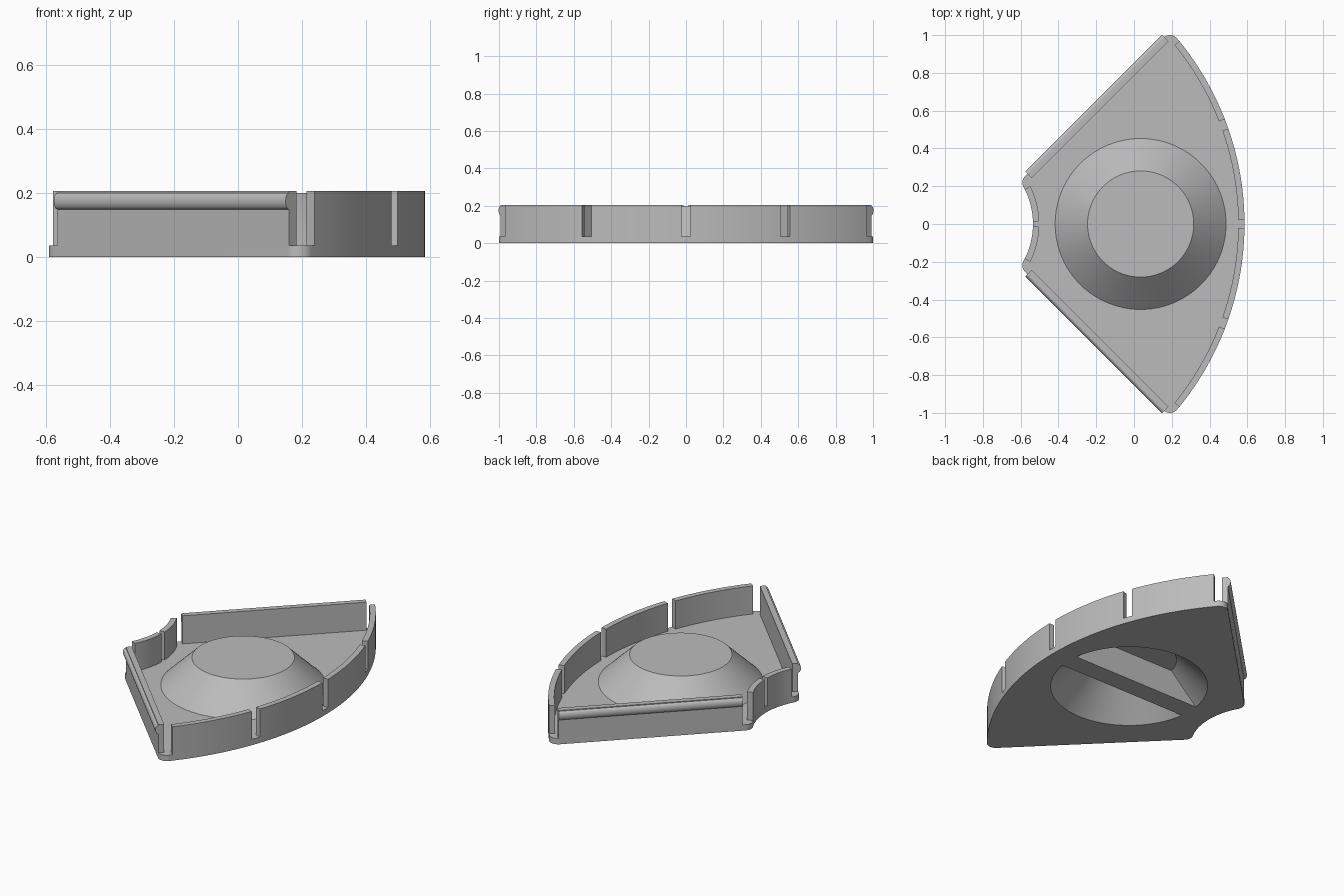
import bpy, bmesh
from math import radians, sin, cos, pi, atan2, degrees, hypot
from mathutils import Vector

cube = bpy.data.objects.get("Cube")
if cube:
    bpy.data.objects.remove(cube, do_unlink=True)

# Main dimensions
CX = -0.945                  # shared centre of the two curved walls
R_OUT, R_IN = 1.53, 0.41
FLOOR, TOP, WALL = 0.035, 0.205, 0.033
DOME_X = 0.035
ROUND = 0.05
TIP = (0.19, 0.95)           # corner rounding centres
HEEL = (-0.541, 0.219)

grey = bpy.data.materials.new("plain grey")
grey.use_nodes = True
grey.diffuse_color = (0.5, 0.5, 0.5, 1)
grey.node_tree.nodes["Principled BSDF"].inputs["Base Color"].default_value = (0.5, 0.5, 0.5, 1)


def arc(cx, cy, r, a0, a1, n):
    """Points on an arc, angles in degrees."""
    angles = [radians(a0 + (a1 - a0) * i / n) for i in range(n + 1)]
    return [(cx + r * cos(a), cy + r * sin(a)) for a in angles]


def finish(name, bm, mirror=False):
    bmesh.ops.recalc_face_normals(bm, faces=bm.faces[:])
    mesh = bpy.data.meshes.new(name)
    bm.to_mesh(mesh)
    bm.free()
    mesh.materials.append(grey)
    obj = bpy.data.objects.new(name, mesh)
    bpy.context.collection.objects.link(obj)
    if mirror:
        mod = obj.modifiers.new("mirror", 'MIRROR')
        mod.use_axis = (False, True, False)
        mod.use_mirror_merge = False
    bpy.ops.object.select_all(action='DESELECT')
    obj.select_set(True)
    bpy.context.view_layer.objects.active = obj
    bpy.ops.object.shade_smooth_by_angle(angle=radians(30))
    return obj


def prism(bm, points, offset):
    """Extrude a closed outline of 3D points along an offset."""
    face = bm.faces.new([bm.verts.new(p) for p in points])
    new = bmesh.ops.extrude_face_region(bm, geom=[face])["geom"]
    verts = [g for g in new if isinstance(g, bmesh.types.BMVert)]
    bmesh.ops.translate(bm, verts=verts, vec=offset)


def loop(bm, points, z):
    return [bm.verts.new((x, y, z)) for x, y in points]


def bridge(bm, a, b):
    for i in range(len(a)):
        j = (i + 1) % len(a)
        bm.faces.new((a[i], a[j], b[j], b[i]))


def fill_between(bm, a, b, normal):
    edges = [bm.edges.get((l[i - 1], l[i])) for l in (a, b) for i in range(len(l))]
    bmesh.ops.triangle_fill(bm, edges=edges, use_beauty=True, normal=normal)


# Floor plate outline: outer arc, two rounded corners, inner arc, then its mirror
tip_angle = degrees(atan2(TIP[1], TIP[0] - CX))
heel_angle = degrees(atan2(HEEL[1], HEEL[0] - CX))
half = arc(CX, 0, R_OUT, 0, tip_angle, 40)
half += arc(*TIP, ROUND, tip_angle, 135, 10)[1:]
half += arc(*HEEL, ROUND, 135, 180 + heel_angle, 8)
half += arc(CX, 0, R_IN, heel_angle, 0, 14)[1:]
outline = half + [(x, -y) for x, y in half[-2:0:-1]]

# Floor plate with the hollow truncated cone rising from it
bm = bmesh.new()
circle = lambda r: arc(DOME_X, 0, r, 0, 360, 96)[:-1]
plate_low, plate_high = loop(bm, outline, 0), loop(bm, outline, FLOOR)
hole_low, hole_high = loop(bm, circle(0.431), 0), loop(bm, circle(0.26), 0.165)
cone_low, cone_high = loop(bm, circle(0.4525), FLOOR), loop(bm, circle(0.281), 0.2)
bridge(bm, plate_low, plate_high)
bridge(bm, hole_low, hole_high)
bridge(bm, cone_low, cone_high)
bm.faces.new(hole_high)
bm.faces.new(cone_high)
fill_between(bm, plate_low, hole_low, Vector((0, 0, -1)))
fill_between(bm, plate_high, cone_low, Vector((0, 0, 1)))
finish("floor_with_cone", bm)

# Rib across the underside of the cone
bm = bmesh.new()
profile = [(-0.431, 0), (0.431, 0), (0.265, 0.17), (-0.265, 0.17)]
prism(bm, [(DOME_X + x, -0.06, z) for x, z in profile], (0, 0.12, 0))
finish("underside_rib", bm)


# Curved walls, split by narrow slots
def curved_wall(name, r0, r1, spans):
    bm = bmesh.new()
    for a0, a1 in spans:
        pts = arc(CX, 0, r0, a0, a1, 20) + arc(CX, 0, r1, a1, a0, 20)
        prism(bm, [(x, y, FLOOR) for x, y in pts], (0, 0, TOP - FLOOR))
    finish(name, bm, mirror=True)


curved_wall("outer_wall", R_OUT - WALL, R_OUT, [(0.94, 19.27), (21.27, 39.24)])
curved_wall("inner_wall", R_IN, R_IN + WALL, [(1.9, 26.8)])

# Straight side walls with a rounded snap bead along the outside
bm = bmesh.new()
bead = arc(0, 0.174, 1, -90, 90, 10)
section = [(-WALL, FLOOR), (0, FLOOR)]
section += [(u * 0.016, 0.174 + (z - 0.174) * 0.026) for u, z in bead]
section += [(0, TOP), (-WALL, TOP)]
out = Vector((-1, 1, 0)).normalized()
start = Vector((-0.565, 0.266, 0))
run = Vector((0.725, 0.725, 0))
prism(bm, [start + out * u + Vector((0, 0, z)) for u, z in section], run)
finish("side_wall", bm, mirror=True)
